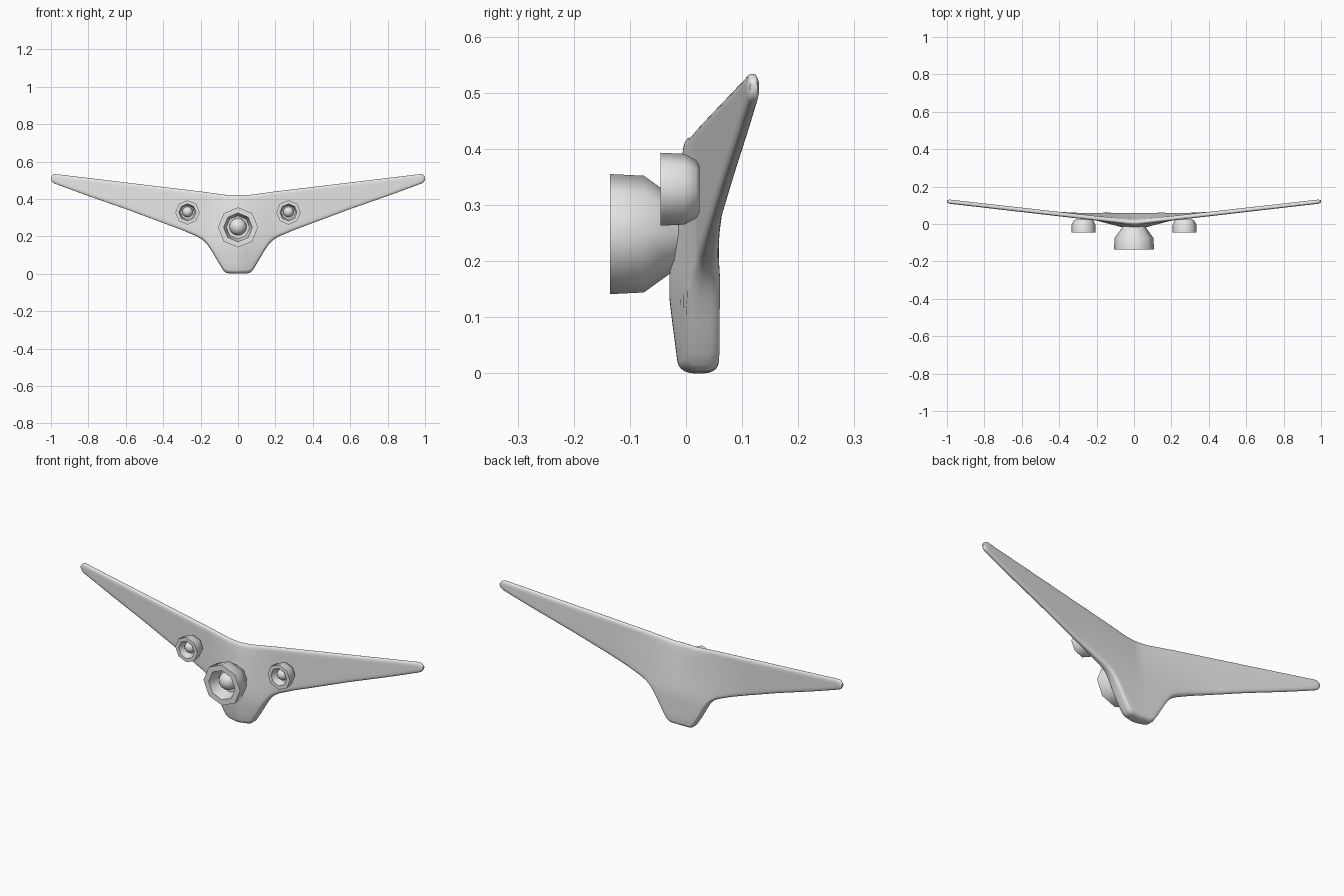
import bpy, bmesh, math

cube = bpy.data.objects.get("Cube")
if cube:
    bpy.data.objects.remove(cube, do_unlink=True)

grey = bpy.data.materials.new("light grey")
grey.use_nodes = True
grey.diffuse_color = (0.8, 0.8, 0.8, 1)
grey.node_tree.nodes["Principled BSDF"].inputs["Base Color"].default_value = (0.8, 0.8, 0.8, 1)


def finish(name, bm, angle):
    bmesh.ops.recalc_face_normals(bm, faces=bm.faces)
    mesh = bpy.data.meshes.new(name)
    bm.to_mesh(mesh)
    bm.free()
    mesh.materials.append(grey)
    obj = bpy.data.objects.new(name, mesh)
    bpy.context.collection.objects.link(obj)
    bpy.ops.object.select_all(action='DESELECT')
    obj.select_set(True)
    bpy.context.view_layer.objects.active = obj
    bpy.ops.object.shade_smooth_by_angle(angle=math.radians(angle))
    return obj


def bridge(bm, a, b):
    n = len(a)
    for i in range(n):
        j = (i + 1) % n
        bm.faces.new((a[i], a[j], b[j], b[i]))


def clamp(v):
    return max(0.0, min(1.0, v))


def lerp_keys(keys, x):
    for (x0, v0), (x1, v1) in zip(keys, keys[1:]):
        if x <= x1:
            return v0 + (v1 - v0) * (x - x0) / (x1 - x0)
    return keys[-1][1]


# Winged body: outline heights by distance from the centre
TOP = [(0, .42), (.06, .421), (.2, .44), (.6, .488), (.975, .533), (.99, .53), (1, .518)]
BOTTOM = [(0, 0), (.06, .003), (.075, .014), (.1, .052), (.14, .121), (.165, .158),
          (.19, .182), (.22, .2), (.3, .234), (.6, .346), (.82, .423), (.98, .482),
          (.993, .49), (1, .502)]


def front_y(x, z):
    bulge = .03 * clamp(1 - x / .2) * clamp((.42 - z) / .22)
    return -.005 + .115 * x - bulge + .017 * clamp(1 - z / .13)


def back_y(x, z):
    return .02 + .112 * x + .038 * clamp(1 - x / .4) * clamp((.42 - z) / .25)


def section(bm, x):
    ax = abs(x)
    sx = min(1, math.sqrt(ax * ax + .0004))
    lo, hi = lerp_keys(BOTTOM, ax), lerp_keys(TOP, ax)
    r = min(.02, (hi - lo) * .45)
    rounding = [r * (1 - math.cos(k * math.pi / 10)) for k in range(5)]
    heights = [lo + d for d in rounding]
    heights += [lo + r + (hi - lo - 2 * r) * k / 10 for k in range(11)]
    heights += [hi - d for d in reversed(rounding)]
    front, back = [], []
    for z in heights:
        d = min(z - lo, hi - z)
        full = math.sqrt(max(0, 1 - (1 - min(1, d / r)) ** 2))
        width = .3 + .7 * full
        if ax > .985:
            width *= 1 - .4 * (ax - .985) / .015
        f, b = front_y(sx, z), back_y(sx, z)
        mid, half = (f + b) / 2, (b - f) / 2 * width
        front.append(bm.verts.new((x, mid - half, z)))
        back.append(bm.verts.new((x, mid + half, z)))
    return front + back[::-1]


bm = bmesh.new()
half = [.0125 * k for k in range(1, 25)] + [.3 + .05 * k for k in range(1, 14)]
half += [.975, .985, .993, 1]
stations = [-x for x in reversed(half)] + [0] + half
rings = [section(bm, x) for x in stations]
for a, b in zip(rings, rings[1:]):
    bridge(bm, a, b)
bm.faces.new(rings[0])
bm.faces.new(rings[-1])
finish("winged_body", bm, 50)


# Eight-sided hollow cups, each with a ball inside
def cup(name, x, z, profile):
    bm = bmesh.new()
    loops = []
    for r, y in profile:
        loops.append([bm.verts.new((x + r * math.cos(k * math.pi / 4), y,
                                    z + r * math.sin(k * math.pi / 4))) for k in range(8)])
    for a, b in zip(loops, loops[1:]):
        bridge(bm, a, b)
    bm.faces.new(loops[0])
    bm.faces.new(loops[-1])
    finish(name, bm, 50)


def ball(name, x, y, z, r):
    bm = bmesh.new()
    bmesh.ops.create_uvsphere(bm, u_segments=20, v_segments=12, radius=r)
    finish(name, bm, 60).location = (x, y, z)


cup("centre_cup", 0, .248, [(.05, .01), (.068, -.025), (.104, -.075), (.107, -.135),
                            (.077, -.135), (.062, -.07)])
ball("centre_ball", 0, -.08, .252, .046)
for side, x in (("left", .27), ("right", -.27)):
    cup(side + "_cup", x, .328, [(.042, .024), (.052, .018), (.063, -.003), (.065, -.045),
                                 (.046, -.045), (.037, -.005)])
    ball(side + "_ball", x, -.012, .331, .028)
